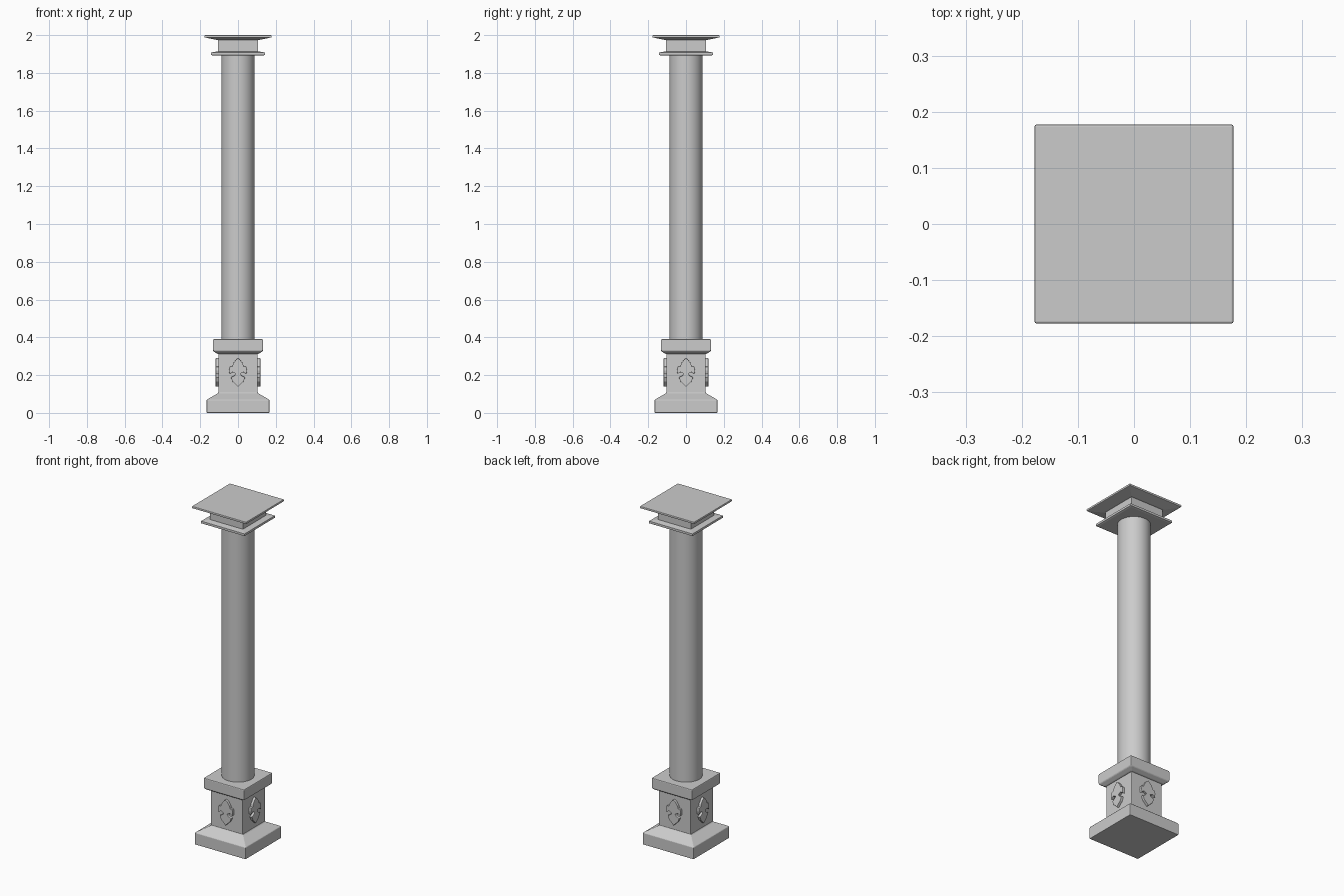
import bpy, bmesh, math
from mathutils import Matrix, Vector

if "Cube" in bpy.data.objects:
    bpy.data.objects.remove(bpy.data.objects["Cube"])


def finish(bm, name, bevel=0.0):
    bmesh.ops.recalc_face_normals(bm, faces=bm.faces)
    mesh = bpy.data.meshes.new(name)
    bm.to_mesh(mesh)
    bm.free()
    ob = bpy.data.objects.new(name, mesh)
    bpy.context.collection.objects.link(ob)
    if bevel:
        mod = ob.modifiers.new("edge_bevel", 'BEVEL')
        mod.width = bevel
        mod.segments = 2
        mod.limit_method = 'ANGLE'
        mod.angle_limit = math.radians(30)
    return ob


def square_stack(name, profile, bevel):
    """Loft square rings given as (half width, height)."""
    bm = bmesh.new()
    rings = [[bm.verts.new((sx * h, sy * h, z))
              for sx, sy in ((-1, -1), (1, -1), (1, 1), (-1, 1))]
             for h, z in profile]
    for a, b in zip(rings, rings[1:]):
        for i in range(4):
            j = (i + 1) % 4
            bm.faces.new((a[i], a[j], b[j], b[i]))
    bm.faces.new(rings[0][::-1])
    bm.faces.new(rings[-1])
    return finish(bm, name, bevel)


# Pedestal: plinth, sloped shoulder, square die, and its cap
square_stack("pedestal_plinth", [(.166, 0), (.166, .07), (.106, .104), (.104, .11)], .004)
square_stack("pedestal_die", [(.104, .09), (.104, .33)], .003)
square_stack("pedestal_cap", [(.108, .312), (.133, .328), (.133, .39)], .005)

# Capital: lower plate, neck block, and flared top slab
square_stack("capital_lower_plate", [(.133, 1.892), (.142, 1.895), (.142, 1.908), (.112, 1.913)], .001)
square_stack("capital_neck", [(.107, 1.905), (.107, 1.978)], .001)
square_stack("capital_top_slab", [(.115, 1.975), (.177, 1.988), (.177, 2.0)], .003)

# Round shaft
bm = bmesh.new()
bmesh.ops.create_cone(bm, cap_ends=True, segments=32, radius1=.088, radius2=.088,
                      depth=1.52, matrix=Matrix.Translation((0, 0, 1.14)))
shaft = finish(bm, "column_shaft")
bpy.context.view_layer.objects.active = shaft
shaft.select_set(True)
bpy.ops.object.shade_smooth_by_angle(angle=math.radians(30))

# Carved leaf ornament: mirrored half outline, repeated on the four faces
half = [(0, .29), (.012, .280), (.025, .262), (.031, .246), (.044, .244),
        (.048, .225), (.045, .205), (.030, .216), (.012, .208), (.018, .198),
        (.038, .188), (.028, .165), (.012, .150), (0, .138)]
outline = half + [(-x, z) for x, z in half[-2:0:-1]]
for k, side in enumerate(("front", "right", "back", "left")):
    bm = bmesh.new()
    face = bm.faces.new([bm.verts.new((x, -.100, z)) for x, z in outline])
    ext = bmesh.ops.extrude_face_region(bm, geom=[face])
    moved = [v for v in ext["geom"] if isinstance(v, bmesh.types.BMVert)]
    bmesh.ops.translate(bm, verts=moved, vec=Vector((0, -.018, 0)))
    bmesh.ops.transform(bm, matrix=Matrix.Rotation(k * math.pi / 2, 4, 'Z'), verts=bm.verts)
    finish(bm, "leaf_ornament_" + side, .0015)
